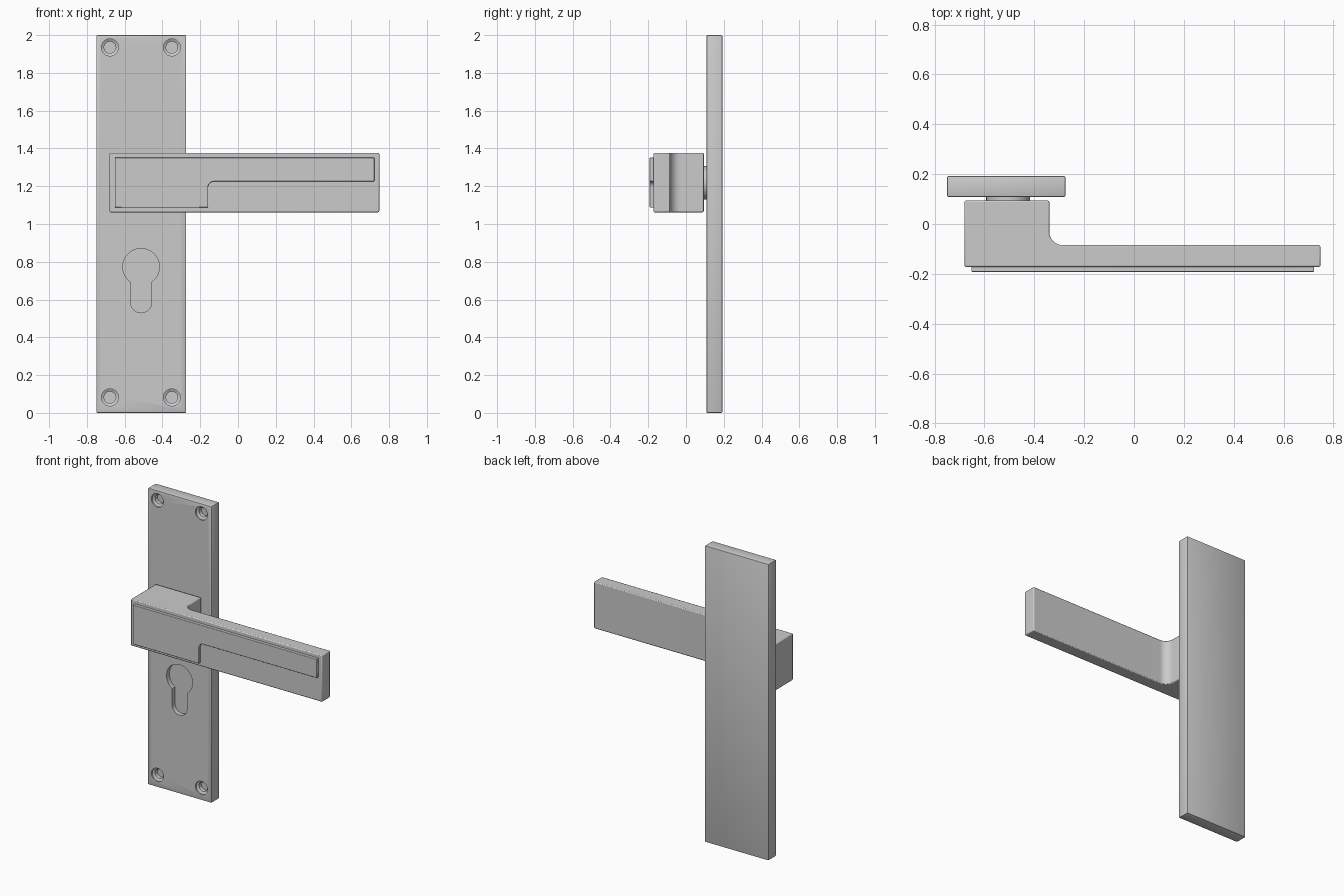
import bpy, bmesh
from math import sin, cos, pi, radians, asin

if "Cube" in bpy.data.objects:
    bpy.data.objects.remove(bpy.data.objects["Cube"])


def arc(cx, cy, r, a0, a1, n):
    """Points along an arc, angles in degrees."""
    return [(cx + r * cos(radians(a0 + (a1 - a0) * i / n)),
             cy + r * sin(radians(a0 + (a1 - a0) * i / n))) for i in range(n + 1)]


def loft(name, loops, bevel=0.0, segments=2):
    """Closed solid from a stack of matching 3D loops."""
    bm = bmesh.new()
    rings = [[bm.verts.new(p) for p in loop] for loop in loops]
    for a, b in zip(rings, rings[1:]):
        for i in range(len(a)):
            j = (i + 1) % len(a)
            bm.faces.new((a[i], a[j], b[j], b[i]))
    bm.faces.new(rings[0])
    bm.faces.new(rings[-1])
    bmesh.ops.recalc_face_normals(bm, faces=bm.faces[:])
    me = bpy.data.meshes.new(name)
    bm.to_mesh(me)
    bm.free()
    ob = bpy.data.objects.new(name, me)
    bpy.context.collection.objects.link(ob)
    if bevel:
        m = ob.modifiers.new("edge_bevel", 'BEVEL')
        m.width, m.segments = bevel, segments
        m.limit_method, m.angle_limit = 'ANGLE', radians(40)
    return ob


def front_prism(name, pts, y0, y1, **kw):
    return loft(name, [[(x, y, z) for x, z in pts] for y in (y0, y1)], **kw)


def lathe_y(name, x, z, profile, n=40):
    """Round part about the y direction, profile of (radius, y)."""
    return loft(name, [[(x + r * cos(2 * pi * i / n), y, z + r * sin(2 * pi * i / n))
                        for i in range(n)] for r, y in profile])


def activate(ob):
    bpy.ops.object.select_all(action='DESELECT')
    ob.select_set(True)
    bpy.context.view_layer.objects.active = ob


FRONT, BACK = 0.109, 0.192

# Back plate
plate = front_prism("back_plate", [(-.75, 0), (-.275, 0), (-.275, 2), (-.75, 2)],
                    FRONT, BACK, bevel=0.005)

# Countersunk blind screw holes and keyhole recess
cutters = [lathe_y("screw_hole_cutter", x, z,
                   [(.045, FRONT - .03), (.045, FRONT + .01), (.031, FRONT + .018), (.031, FRONT + .045)])
           for x in (-.678, -.35) for z in (.082, 1.935)]
R, r, kx = .097, .056, -.513
a = math_a = asin(r / R) * 180 / pi
keyhole = arc(kx, .773, R, -90 + a, 270 - a, 40) + arc(kx, .53 + r, r, 180, 360, 16)
cutters.append(front_prism("keyhole_cutter", keyhole, FRONT - .03, FRONT + .03))
for c in cutters:
    c.hide_render = True
    m = plate.modifiers.new("cut", 'BOOLEAN')
    m.operation, m.solver, m.object = 'DIFFERENCE', 'EXACT', c
activate(plate)
for m in list(plate.modifiers):
    bpy.ops.object.modifier_apply(modifier=m.name)
for c in cutters:
    bpy.data.objects.remove(c)

# Round neck joining plate and handle
neck = lathe_y("neck", -.505, 1.218, [(.088, .085), (.088, .12)], n=48)

# Lever: thick block with a rounded inner corner into a flat grip
lever_pts = [(-.68, -.172), (.748, -.172), (.748, -.085)]
lever_pts += arc(-.285, -.03, .055, 270, 180, 12) + [(-.34, .094), (-.68, .094)]
lever = loft("lever", [[(x, y, z) for x, y in lever_pts] for z in (1.062, 1.377)], bevel=0.006)

# Raised L-shaped inlay on the lever's front
inlay_pts = [(-.652, 1.087), (-.158, 1.087)] + arc(-.128, 1.195, .03, 180, 90, 8)
inlay_pts += [(.722, 1.225), (.722, 1.352), (-.652, 1.352)]
inlay = front_prism("lever_inlay", inlay_pts, -.192, -.165, bevel=0.003)

for ob in (plate, neck, lever, inlay):
    activate(ob)
    bpy.ops.object.shade_smooth_by_angle(angle=radians(30))
